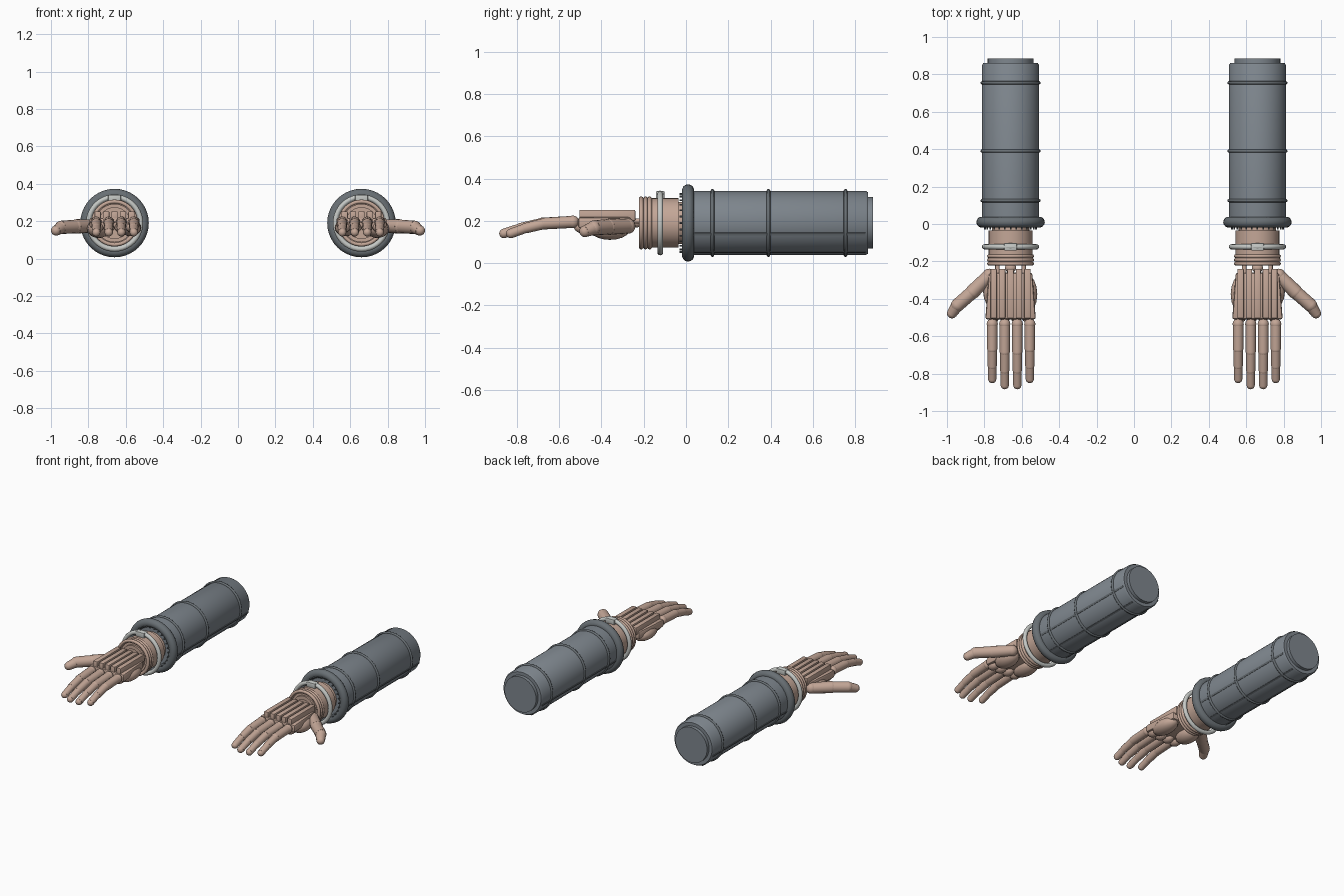
import bpy, bmesh, math
from mathutils import Vector, Matrix

cube = bpy.data.objects.get("Cube")
if cube:
    bpy.data.objects.remove(cube, do_unlink=True)

AX, AZ = 0.66, 0.19   # forearm axis


def material(name, rgb):
    m = bpy.data.materials.new(name)
    m.use_nodes = True
    col = (*rgb, 1)
    m.diffuse_color = col
    m.node_tree.nodes["Principled BSDF"].inputs["Base Color"].default_value = col
    return m


GREY = material("sleeve grey", (0.21, 0.24, 0.27))
DARK = material("trim grey", (0.14, 0.16, 0.175))
SKIN = material("warm skin", (0.55, 0.385, 0.31))
PALE = material("pale metal", (0.56, 0.58, 0.56))


def finish(bm, name, mat, angle=35):
    """Make the left part and its mirrored right twin."""
    bmesh.ops.recalc_face_normals(bm, faces=bm.faces[:])
    for side in ("left", "right"):
        if side == "right":
            bmesh.ops.scale(bm, vec=(-1, 1, 1), verts=bm.verts[:])
            bmesh.ops.reverse_faces(bm, faces=bm.faces[:])
        me = bpy.data.meshes.new(f"{side}_{name}")
        bm.to_mesh(me)
        me.materials.append(mat)
        me.shade_smooth()
        me.set_sharp_from_angle(angle=math.radians(angle))
        ob = bpy.data.objects.new(me.name, me)
        bpy.context.collection.objects.link(ob)
    bm.free()


def lathe(bm, profile, steps=40, closed=False):
    """Spin (radius, y) points about the forearm axis."""
    vs = [bm.verts.new((AX + r, y, AZ)) for r, y in profile]
    pairs = list(zip(vs, vs[1:]))
    if closed:
        pairs.append((vs[-1], vs[0]))
    edges = [bm.edges.new(p) for p in pairs]
    bmesh.ops.spin(bm, geom=vs + edges, cent=(AX, 0, AZ), axis=(0, 1, 0),
                   angle=math.tau, steps=steps)
    bmesh.ops.remove_doubles(bm, verts=bm.verts[:], dist=1e-5)


def ring(bm, y, radius, thick, sides=10):
    arc = [math.tau * i / sides for i in range(sides)]
    lathe(bm, [(radius + thick * math.cos(a), y + thick * math.sin(a))
               for a in arc], closed=True)


def ball(bm, pos, size):
    mat = Matrix.Translation(pos) @ Matrix.Diagonal((*size, 1))
    bmesh.ops.create_uvsphere(bm, u_segments=16, v_segments=10, radius=1, matrix=mat)


def rod(bm, a, b, r1, r2):
    a, b = Vector(a), Vector(b)
    d = b - a
    turn = d.to_track_quat('Z', 'Y').to_matrix().to_4x4()
    bmesh.ops.create_cone(bm, cap_ends=True, segments=16, radius1=r1, radius2=r2,
                          depth=d.length, matrix=Matrix.Translation((a + b) / 2) @ turn)


def block(bm, low, high, turn=None, bevel=0.0):
    low, high = Vector(low), Vector(high)
    mat = Matrix.Translation((low + high) / 2) @ Matrix.Diagonal((*(high - low), 1))
    res = bmesh.ops.create_cube(bm, size=1, matrix=(turn or Matrix()) @ mat)
    if bevel:
        edges = list({e for v in res["verts"] for e in v.link_edges})
        bmesh.ops.bevel(bm, geom=edges, offset=bevel, segments=2,
                        affect='EDGES', profile=0.5)
    return res["verts"]


def digit(bm, points, radii):
    """Jointed finger: tapered links with ball knuckles."""
    for i, (p, r) in enumerate(zip(points, radii)):
        ball(bm, p, (r, r, r))
        if i + 1 < len(points):
            rod(bm, p, points[i + 1], r * 0.95, radii[i + 1] * 1.02)


# Sleeve tube with stepped rear cap
bm = bmesh.new()
lathe(bm, [(0, 0.0), (0.15, 0.0), (0.152, 0.03), (0.152, 0.85), (0.145, 0.862),
           (0.122, 0.862), (0.122, 0.885), (0, 0.885)], 48)
finish(bm, "sleeve", GREY)

# Rolled cuff at the sleeve mouth
bm = bmesh.new()
ring(bm, 0.01, 0.154, 0.029, 14)
finish(bm, "sleeve_cuff", DARK, 60)

# Raised bands round the sleeve
bm = bmesh.new()
for y in (0.125, 0.39, 0.755):
    ring(bm, y, 0.152, 0.009, 8)
finish(bm, "sleeve_bands", DARK, 60)

# Lengthwise seams on the sleeve
bm = bmesh.new()
for deg in (-20, 200, -65, 245):
    turn = (Matrix.Translation((AX, 0, AZ))
            @ Matrix.Rotation(math.radians(-deg), 4, 'Y'))
    block(bm, (0.148, 0.04, -0.006), (0.155, 0.85, 0.006), turn)
finish(bm, "sleeve_seams", DARK)

# Small pegs round the sleeve mouth
bm = bmesh.new()
for i in range(28):
    a = math.tau * i / 28
    x, z = AX + 0.138 * math.cos(a), AZ + 0.138 * math.sin(a)
    rod(bm, (x, -0.03, z), (x, 0.005, z), 0.004, 0.004)
finish(bm, "cuff_pegs", DARK)

# Wrist drum with recessed front face
bm = bmesh.new()
lathe(bm, [(0, 0.01), (0.1, 0.01), (0.1, -0.035), (0.117, -0.035), (0.117, -0.215),
           (0.1, -0.215), (0.1, -0.205), (0.085, -0.205), (0.085, -0.218),
           (0.06, -0.218), (0.06, -0.21), (0, -0.21)])
finish(bm, "wrist", SKIN)

bm = bmesh.new()
for y in (-0.172, -0.192, -0.212):
    ring(bm, y, 0.115, 0.0105)
finish(bm, "wrist_rings", SKIN, 60)

# Loose metal bracelet with clasp
bm = bmesh.new()
ring(bm, -0.122, 0.139, 0.014, 12)
finish(bm, "bracelet", PALE, 60)
bm = bmesh.new()
block(bm, (AX - 0.034, -0.142, AZ + 0.115), (AX + 0.034, -0.102, AZ + 0.15), bevel=0.004)
finish(bm, "bracelet_clasp", PALE)

# Wrist pivot joining drum to palm
bm = bmesh.new()
ball(bm, (AX, -0.235, AZ), (0.03, 0.025, 0.022))
rod(bm, (AX, -0.2, AZ), (AX, -0.3, AZ), 0.018, 0.018)
for x in (-0.07, 0.07):
    rod(bm, (AX + x, -0.2, AZ + 0.01), (AX + x, -0.28, AZ + 0.01), 0.012, 0.012)
finish(bm, "wrist_pivot", SKIN)

# Palm slab, narrower towards the wrist
bm = bmesh.new()
verts = block(bm, (0.525, -0.51, 0.165), (0.795, -0.26, 0.218))
for v in verts:
    if v.co.y > -0.3:
        v.co.x = AX + (v.co.x - AX) * 0.86
bmesh.ops.bevel(bm, geom=bm.edges[:], offset=0.012, segments=2, affect='EDGES', profile=0.5)
finish(bm, "palm", SKIN)

# Raised bars along the back of the hand
bm = bmesh.new()
for i in range(5):
    x = AX + (i - 2) * 0.045
    block(bm, (x - 0.017, -0.505, 0.2), (x + 0.017, -0.24, 0.252), bevel=0.005)
finish(bm, "hand_back_bars", SKIN)

# Soft pads under the palm
bm = bmesh.new()
ball(bm, (0.575, -0.375, 0.165), (0.058, 0.105, 0.045))
ball(bm, (0.745, -0.36, 0.16), (0.062, 0.095, 0.05))
for x in (0.57, 0.63, 0.69, 0.75):
    ball(bm, (x, -0.485, 0.17), (0.032, 0.045, 0.03))
finish(bm, "palm_pads", SKIN, 60)

# Four fingers, the middle pair longer
for i, name in enumerate(("little", "ring", "middle", "index")):
    x = 0.557 + i * 0.067
    k = 1.0 if i in (1, 2) else 0.9
    path = [(-0.535, 0.195), (-0.685, 0.187), (-0.785, 0.165), (-0.862, 0.14)]
    pts = [(x, -0.535 + (y + 0.535) * k, z) for y, z in path]
    bm = bmesh.new()
    digit(bm, pts, (0.03, 0.027, 0.024, 0.022))
    finish(bm, name + "_finger", SKIN, 45)

# Thumb reaching out to the side
bm = bmesh.new()
digit(bm, [(0.775, -0.275, 0.175), (0.865, -0.365, 0.172), (0.945, -0.435, 0.167),
           (0.973, -0.478, 0.15)], (0.036, 0.038, 0.035, 0.027))
finish(bm, "thumb", SKIN, 45)
